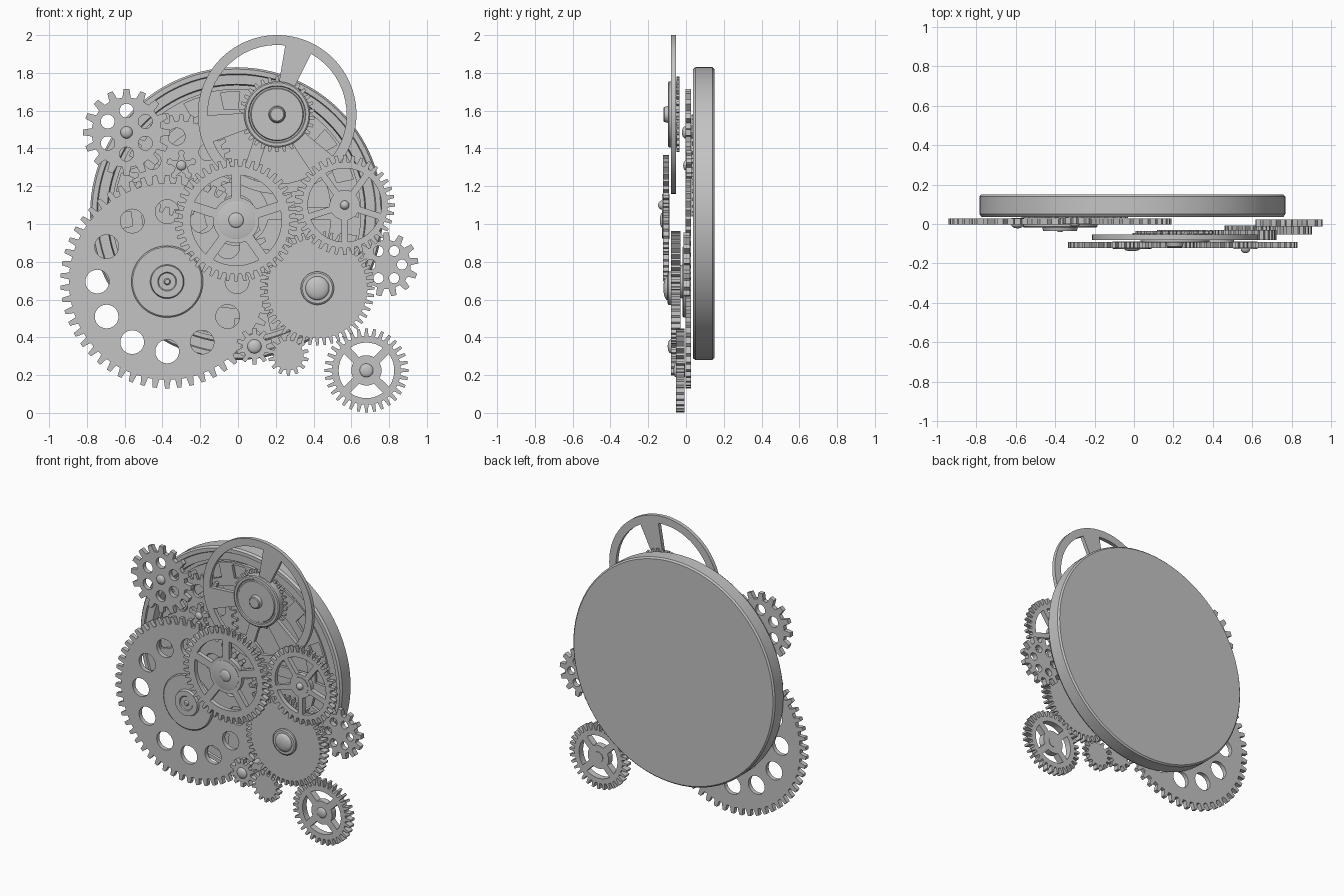
import bpy, bmesh, math
from math import sin, cos, pi, radians
from mathutils import Matrix

cube = bpy.data.objects.get("Cube")
if cube:
    bpy.data.objects.remove(cube, do_unlink=True)

grey = bpy.data.materials.new("plain grey")
grey.use_nodes = True
grey.diffuse_color = (0.55, 0.55, 0.55, 1)
grey.node_tree.nodes["Principled BSDF"].inputs["Base Color"].default_value = (0.55, 0.55, 0.55, 1)

FACE = Matrix.Rotation(pi / 2, 4, 'X')  # local +z becomes -y


def add(name, mesh, x, z):
    mesh.transform(FACE)
    mesh.materials.clear()
    mesh.materials.append(grey)
    ob = bpy.data.objects.new(name, mesh)
    ob.location = (x, 0, z)
    bpy.context.collection.objects.link(ob)
    bpy.ops.object.select_all(action='DESELECT')
    ob.select_set(True)
    bpy.context.view_layer.objects.active = ob
    bpy.ops.object.shade_smooth_by_angle(angle=radians(32))
    return ob


def polar(r, a):
    return (r * cos(a), r * sin(a))


def circle(r, n=64, cx=0, cy=0):
    return [(cx + r * cos(2 * pi * i / n), cy + r * sin(2 * pi * i / n)) for i in range(n)]


def teeth(n, root, tip):
    """Outline with n trapezoid teeth, one pointing along +y."""
    step, pts = 2 * pi / n, []
    for i in range(n):
        for r, f in ((root, -.3), (tip, -.17), (tip, .17), (root, .3)):
            pts.append(polar(r, pi / 2 + (i + f) * step))
    return pts


def holes(n, ring, r, start=90):
    return [circle(r, 24, *polar(ring, radians(start) + 2 * pi * i / n)) for i in range(n)]


def windows(n, r0, r1, width, start=90, flare=1.0):
    """Sector openings between n spokes; the first spoke lies at the start angle."""
    loops, step = [], 2 * pi / n
    for i in range(n):
        a = radians(start) + i * step
        loop = []
        for r, w, order in ((r1, width * flare, 1), (r0, width, -1)):
            half = w / 2 / r
            arc = [polar(r, a + half + (step - 2 * half) * k / 14) for k in range(15)]
            loop += arc[::order]
        loops.append(loop)
    return loops


def plate(name, x, z, front, back, loops):
    """Extruded flat shape: the first loop is the outline, the others are cut out."""
    cu = bpy.data.curves.new(name, 'CURVE')
    cu.dimensions, cu.fill_mode = '2D', 'BOTH'
    cu.extrude = (back - front) / 2
    for loop in loops:
        sp = cu.splines.new('POLY')
        sp.points.add(len(loop) - 1)
        for p, (u, v) in zip(sp.points, loop):
            p.co = (u, v, 0, 1)
        sp.use_cyclic_u = True
    tmp = bpy.data.objects.new(name + "_outline", cu)
    bpy.context.collection.objects.link(tmp)
    bpy.context.view_layer.update()
    mesh = bpy.data.meshes.new_from_object(tmp.evaluated_get(bpy.context.evaluated_depsgraph_get()))
    bpy.data.objects.remove(tmp, do_unlink=True)
    mesh.transform(Matrix.Translation((0, 0, -(front + back) / 2)))
    return add(name, mesh, x, z)


def turned(name, x, z, profile, n=64):
    """Lathe a list of (radius, y) pairs about the y axis."""
    bm = bmesh.new()
    vs = [bm.verts.new((r, 0, -y)) for r, y in profile]
    es = [bm.edges.new(p) for p in zip(vs, vs[1:])]
    bmesh.ops.spin(bm, geom=vs + es, cent=(0, 0, 0), axis=(0, 0, 1), angle=2 * pi,
                   steps=n, use_merge=True)
    bmesh.ops.remove_doubles(bm, verts=bm.verts, dist=1e-5)
    bmesh.ops.recalc_face_normals(bm, faces=bm.faces)
    mesh = bpy.data.meshes.new(name)
    bm.to_mesh(mesh)
    bm.free()
    return add(name, mesh, x, z)


def dome(name, x, z, r, base, tip, back):
    arc = [(r * cos(a * pi / 12), base + (tip - base) * sin(a * pi / 12)) for a in range(6)]
    turned(name, x, z, [(0, back), (r, back)] + arc + [(0, tip)], 24)


# Round back case with a recessed front
CX, CZ = -0.008, 1.055
turned("back_case", CX, CZ, [(0, .15), (.765, .15), (.775, .14), (.775, .05), (.765, .036),
                             (.74, .036), (.735, .045), (.685, .045), (.68, .11), (0, .11)], 96)
plate("inner_wheel", CX, CZ, .065, .085,
      [circle(.66, 96)] + windows(20, .555, .645, .1, 102) + windows(5, .17, .5, .07, 72))
turned("inner_wheel_hub", CX, CZ, [(0, .11), (.1, .11), (.1, .055), (0, .055)])

# Large perforated gear with stepped hub
x, z = -.375, .695
plate("large_gear", x, z, -.003, .027, [teeth(54, .52, .565)] + holes(12, .37, .063))
turned("large_gear_hub", x, z, [(0, .027), (.19, .02), (.19, -.012), (.183, -.018), (.09, -.018),
                                (.085, -.036), (.05, -.036), (.045, -.03), (.018, -.03),
                                (.012, -.04), (0, -.04)])

# Upper left gear
x, z = -.59, 1.485
plate("upper_left_gear", x, z, -.003, .027, [teeth(16, .185, .23)] + holes(6, .115, .037))
dome("upper_left_pin", x, z, .032, -.003, -.022, .03)

# Gear behind it, with a five-armed star on top
x, z = -.30, 1.31
plate("rear_gear", x, z, .03, .05, [teeth(30, .235, .27)] + holes(5, .155, .045, 27))
star = []
for i in range(5):
    a = pi / 2 + i * 2 * pi / 5
    star += [polar(r, a + d) for r, d in ((.034, -.6), (.055, -.22), (.068, -.28), (.08, -.12),
                                          (.08, .12), (.068, .28), (.055, .22))]
plate("star_wheel", x, z, 0, .03, [star])
dome("star_pin", x, z, .026, 0, -.015, .03)

# Centre spoked gear
x, z = -.01, 1.02
plate("centre_gear", x, z, -.122, -.09, [teeth(44, .285, .325)] + windows(5, .122, .24, .05))
turned("centre_gear_hub", x, z, [(0, -.088), (.1, -.088), (.1, -.124), (.094, -.126), (0, -.126)])
dome("centre_pin", x, z, .04, -.126, -.138, -.09)

# Right spoked gear
x, z = .565, 1.10
plate("right_gear", x, z, -.122, -.09, [teeth(36, .228, .265)] + windows(5, .08, .195, .035, 54))
turned("right_gear_hub", x, z, [(0, -.088), (.06, -.088), (.06, -.126), (0, -.126)])
dome("right_pin", x, z, .024, -.126, -.148, -.09)

# Solid lower gear
x, z = .42, .66
plate("solid_gear", x, z, -.08, -.03, [teeth(48, .265, .303)])
turned("solid_gear_hub", x, z, [(0, -.03), (.088, -.03), (.088, -.092), (.08, -.098), (0, -.098)])
dome("solid_gear_pin", x, z, .063, -.098, -.12, -.09)

# Small gears along the lower edge
plate("small_pinion", .087, .352, -.08, -.045, [teeth(10, .066, .097)])
dome("small_pinion_pin", .087, .352, .037, -.08, -.097, -.05)
plate("idler_pinion", .267, .305, -.08, -.045, [teeth(14, .08, .108)])

# Small perforated gear at the right edge
plate("right_edge_gear", .785, .785, -.013, .022, [teeth(13, .13, .17)] + holes(6, .083, .027, 0))

# Lower right four-spoke gear
x, z = .68, .225
plate("lower_right_gear", x, z, -.053, -.008,
      [teeth(32, .182, .222)] + windows(4, .08, .147, .045, 45))
dome("lower_right_pin", x, z, .036, -.053, -.066, -.005)

# Three-spoke balance wheel and its stepped hub
x, z = .207, 1.58
plate("balance_wheel", x, z, -.08, -.053,
      [circle(.42, 96)] + windows(3, .165, .368, .085, 72, 1.7))
turned("balance_hub", x, z, [(0, -.05), (.175, -.05), (.175, -.09), (.168, -.095), (.152, -.095),
                             (.148, -.088), (.14, -.088), (.136, -.095), (.045, -.095),
                             (.04, -.115), (.034, -.12), (0, -.12)])
plate("balance_collar_gear", x, z, -.05, -.035, [teeth(30, .175, .2)])
